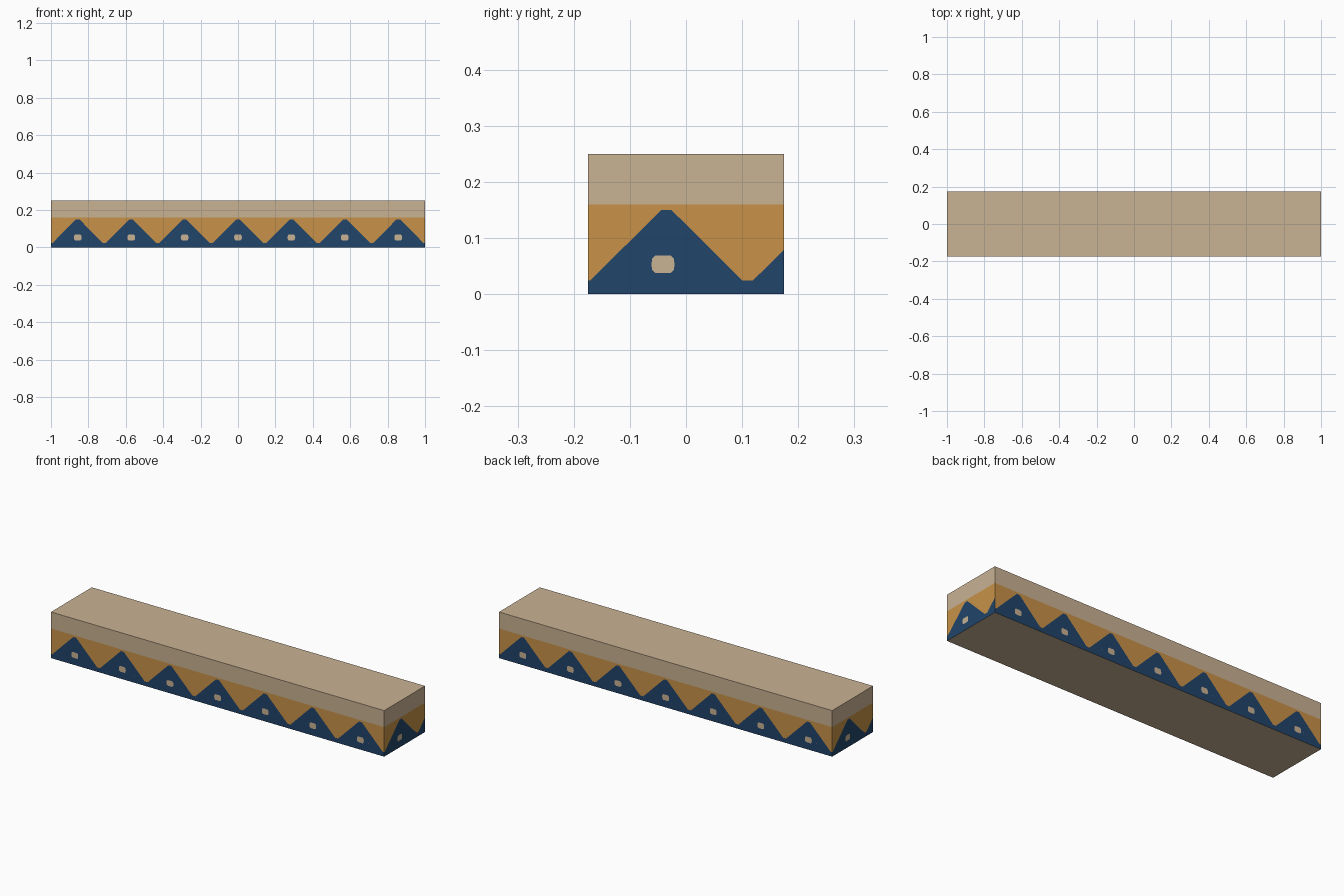
import bpy, bmesh, math
from mathutils import Vector, Matrix

if "Cube" in bpy.data.objects:
    bpy.data.objects.remove(bpy.data.objects["Cube"])

LENGTH, DEPTH, HEIGHT = 2.0, 0.35, 0.25
BAND = 0.16                    # top of the ochre band
PEAK, VALLEY, FLAT = 0.15, 0.024, 0.009
HOLE_Z = 0.053
TAN, OCHRE, BLUE = 0, 1, 2
# half outline of a painted spot: distance from centre, half height
SPOT = [(0.0, 0.0155), (0.014, 0.0155), (0.0195, 0.010), (0.0205, 0.0)]


def material(name, color):
    m = bpy.data.materials.new(name)
    m.diffuse_color = (*color, 1)
    m.use_nodes = True
    m.node_tree.nodes["Principled BSDF"].inputs["Base Color"].default_value = m.diffuse_color
    return m


def zigzag(u, first, period):
    """Height of the blue zigzag at distance u along a wall."""
    d = abs((u - first + period / 2) % period - period / 2)
    t = (d - FLAT) / (period / 2 - 2 * FLAT)
    return PEAK + (VALLEY - PEAK) * min(1, max(0, t))


def spot_half(u, centres):
    d = min(abs(u - c) for c in centres)
    for (a, ha), (b, hb) in zip(SPOT, SPOT[1:]):
        if d <= b + 1e-6:
            return max(0, ha + (hb - ha) * (d - a) / (b - a))
    return 0.0


def wall(bm, width, offset, angle, first, period, spot_shift):
    """One painted wall, cut into columns along the zigzag and spots."""
    peaks = [first + k * period for k in range(-8, 9)]
    centres = [p + spot_shift for p in peaks]
    cuts = {-width / 2, width / 2}
    for p, c in zip(peaks, centres):
        for s in (-1, 1):
            cuts.update((p + s * FLAT, p + s * (period / 2 - FLAT)))
            cuts.update(c + s * d for d, _ in SPOT)
    cuts = sorted({round(u, 5) for u in cuts if abs(u) <= width / 2 + 1e-6})
    rot = Matrix.Rotation(angle, 3, 'Z')
    columns = []
    for u in cuts:
        z = zigzag(u, first, period)
        h = spot_half(u, centres)
        mid = min(HOLE_Z, z * 0.7)
        levels = [0, mid - h, mid + h, z, BAND, HEIGHT]
        column = []
        for i, lv in enumerate(levels):
            if i == 2 and h < 1e-5:
                column.append(column[-1])
            else:
                column.append(bm.verts.new(rot @ Vector((u, -offset, lv))))
        columns.append(column)
    for a, b in zip(columns, columns[1:]):
        for i, m in enumerate((BLUE, TAN, BLUE, OCHRE, TAN)):
            corners = list(dict.fromkeys((a[i], b[i], b[i + 1], a[i + 1])))
            if len(corners) > 2:
                bm.faces.new(corners).material_index = m
    return [c[0] for c in columns], [c[-1] for c in columns]


bm = bmesh.new()
bottom, top = [], []
# long walls (front, back) and short walls (right, left), counter-clockwise
for i in range(4):
    if i % 2 == 0:
        low, high = wall(bm, LENGTH, DEPTH / 2, i * math.pi / 2, 0, LENGTH / 7, 0)
    else:
        low, high = wall(bm, DEPTH, LENGTH / 2, i * math.pi / 2, -0.035, 0.29, -0.006)
    bottom += low
    top += high

# plain lid and base
bm.faces.new(top).material_index = TAN
bm.faces.new(bottom[::-1]).material_index = TAN
bmesh.ops.remove_doubles(bm, verts=bm.verts, dist=1e-5)

mesh = bpy.data.meshes.new("painted_block")
bm.to_mesh(mesh)
bm.free()
for name, color in (("tan", (0.584, 0.445, 0.292)),
                    ("ochre", (0.578, 0.288, 0.065)),
                    ("dark blue", (0.015, 0.058, 0.144))):
    mesh.materials.append(material(name, color))
bpy.context.collection.objects.link(bpy.data.objects.new("painted_block", mesh))
